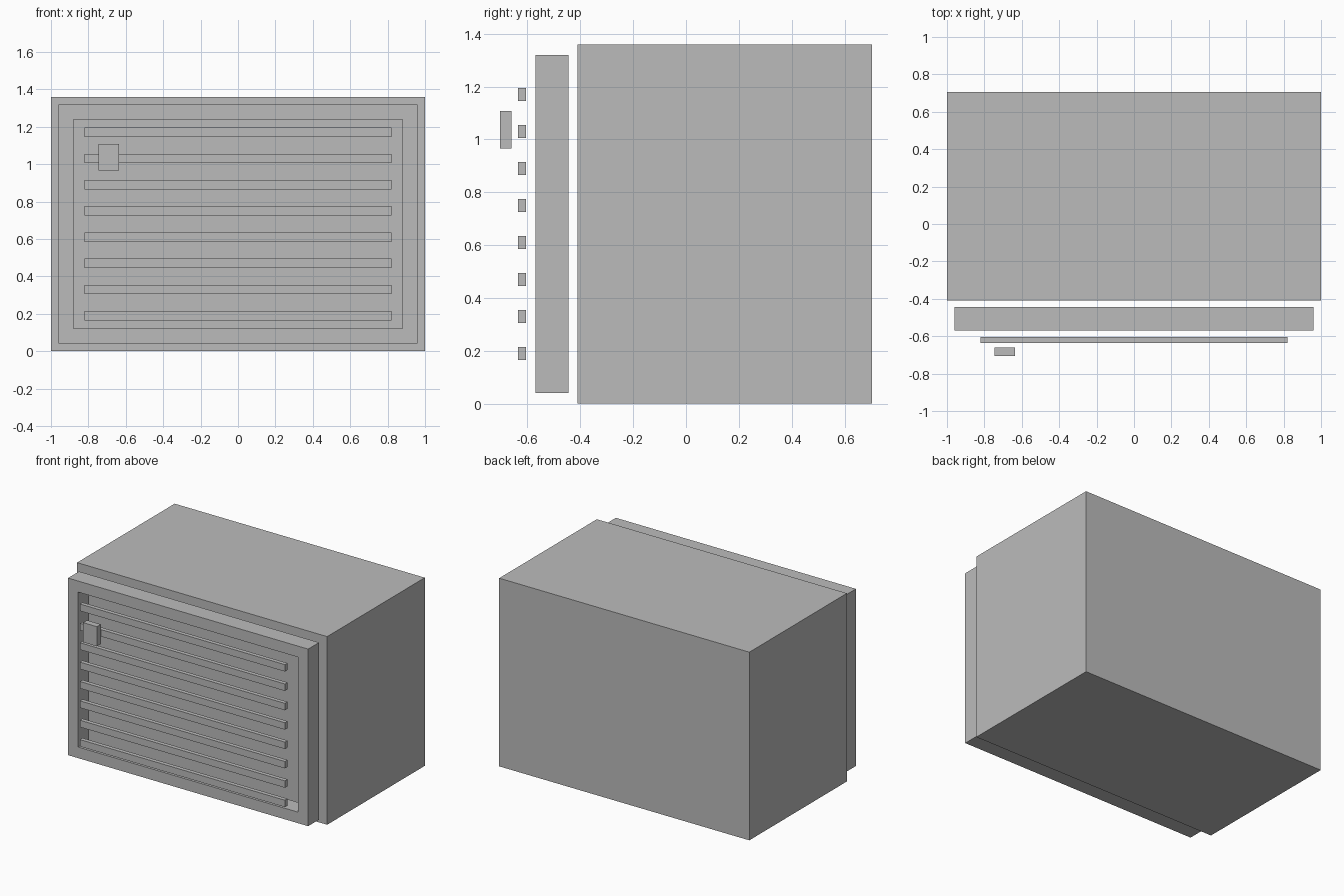
import bpy
import bmesh

default_cube = bpy.data.objects.get("Cube")
if default_cube:
    bpy.data.objects.remove(default_cube, do_unlink=True)

# One plain grey finish
grey = bpy.data.materials.new("plain_grey")
grey.use_nodes = True
colour = (0.5, 0.5, 0.5, 1)
grey.diffuse_color = colour
grey.node_tree.nodes["Principled BSDF"].inputs["Base Color"].default_value = colour


def add_object(name, bm):
    mesh = bpy.data.meshes.new(name)
    bmesh.ops.recalc_face_normals(bm, faces=bm.faces)
    bm.to_mesh(mesh)
    bm.free()
    mesh.materials.append(grey)
    obj = bpy.data.objects.new(name, mesh)
    bpy.context.collection.objects.link(obj)
    return obj


def box(name, x, y, z):
    """Box spanning the (low, high) pair given for each axis."""
    bm = bmesh.new()
    bmesh.ops.create_cube(bm, size=1)
    for v in bm.verts:
        v.co = [span[0] if c < 0 else span[1] for span, c in zip((x, y, z), v.co)]
    return add_object(name, bm)


def frame(name, x, y, z, border):
    """Rectangular ring with an opening right through it along y."""
    bm = bmesh.new()
    rings = []
    for depth in y:
        for inset in (0, border):
            x0, x1 = x[0] + inset, x[1] - inset
            z0, z1 = z[0] + inset, z[1] - inset
            corners = ((x0, z0), (x1, z0), (x1, z1), (x0, z1))
            rings.append([bm.verts.new((cx, depth, cz)) for cx, cz in corners])
    front_out, front_in, back_out, back_in = rings
    for a, b in ((front_out, front_in), (front_in, back_in),
                 (back_in, back_out), (back_out, front_out)):
        for i in range(4):
            j = (i + 1) % 4
            bm.faces.new((a[i], a[j], b[j], b[i]))
    return add_object(name, bm)


# Main cabinet
box("cabinet", (-1, 1), (-0.41, 0.705), (0, 1.36))

# Door frame floating in front of the cabinet
frame("door_frame", (-0.96, 0.96), (-0.57, -0.445), (0.04, 1.32), 0.08)

# Horizontal slats in front of the opening
for i in range(8):
    centre = 0.19 + 0.14 * i
    box(f"slat_{i + 1}", (-0.82, 0.82), (-0.635, -0.605),
        (centre - 0.025, centre + 0.025))

# Small latch block
box("latch", (-0.745, -0.635), (-0.705, -0.66), (0.965, 1.107))
